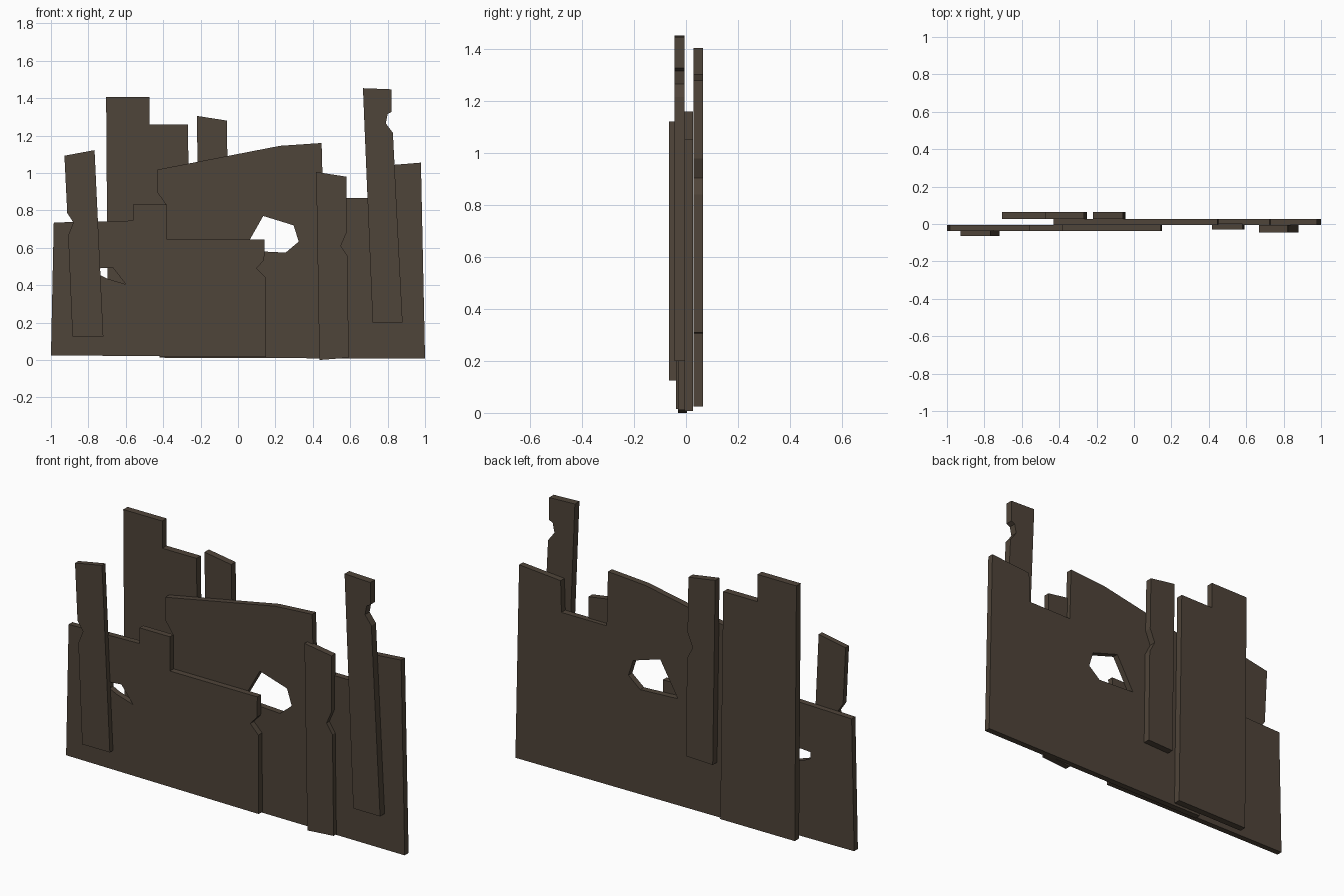
import bpy
import bmesh

wood = bpy.data.materials.new("dark weathered wood")
wood.diffuse_color = (0.078, 0.058, 0.041, 1.0)


def board(name, y_front, y_back, outline, hole=None):
    """Flat board: an x-z outline, optionally with a hole, extruded along y."""
    bm = bmesh.new()
    edges = []
    for loop in (outline, hole or []):
        vs = [bm.verts.new((x, y_front, z)) for x, z in loop]
        edges += [bm.edges.new((v, vs[i - 1])) for i, v in enumerate(vs)]
    bmesh.ops.triangle_fill(bm, use_beauty=True, edges=edges)
    res = bmesh.ops.extrude_face_region(bm, geom=bm.faces[:], use_keep_orig=True)
    moved = [g for g in res["geom"] if isinstance(g, bmesh.types.BMVert)]
    bmesh.ops.translate(bm, verts=moved, vec=(0, y_back - y_front, 0))
    bmesh.ops.recalc_face_normals(bm, faces=bm.faces[:])
    mesh = bpy.data.meshes.new(name)
    bm.to_mesh(mesh)
    bm.free()
    mesh.materials.append(wood)
    obj = bpy.data.objects.new(name, mesh)
    bpy.context.collection.objects.link(obj)
    return obj


# Large panel with the big broken hole
board("main_panel", -0.006, 0.027,
      [(-0.42, 0.012), (1.0, 0.007), (0.978, 1.055), (0.73, 1.035),
       (0.725, 0.865), (0.455, 0.865), (0.447, 1.16), (0.225, 1.145),
       (-0.43, 1.018), (-0.43, 0.895), (-0.382, 0.825), (-0.425, 0.76)],
      [(0.135, 0.77), (0.297, 0.72), (0.325, 0.633), (0.255, 0.574),
       (0.03, 0.585)])

# Stepped lower panel on the left with a small hole
board("left_panel", -0.038, -0.006,
      [(-1.0, 0.025), (0.15, 0.015), (0.148, 0.44), (0.10, 0.49),
       (0.14, 0.535), (0.142, 0.645), (-0.38, 0.645), (-0.38, 0.83),
       (-0.562, 0.83), (-0.562, 0.745), (-0.985, 0.735)],
      [(-0.74, 0.49), (-0.67, 0.495), (-0.60, 0.405), (-0.70, 0.435),
       (-0.74, 0.455)])

# Posts on the front side
board("left_post", -0.065, -0.036,
      [(-0.885, 0.125), (-0.72, 0.125), (-0.767, 1.122), (-0.928, 1.092),
       (-0.913, 0.785), (-0.88, 0.735), (-0.908, 0.665)])
board("tall_right_post", -0.045, -0.006,
      [(0.72, 0.2), (0.88, 0.2), (0.828, 1.215), (0.79, 1.265),
       (0.80, 1.315), (0.822, 1.327), (0.822, 1.447), (0.668, 1.453)])
board("middle_post", -0.03, 0.004,
      [(0.435, 0.0), (0.592, 0.012), (0.585, 0.557), (0.55, 0.61),
       (0.58, 0.68), (0.58, 0.98), (0.418, 1.005)])

# Boards on the back side
board("back_panel", 0.028, 0.065,
      [(-0.695, 0.025), (-0.25, 0.025), (-0.268, 1.258), (-0.472, 1.258),
       (-0.472, 1.405), (-0.705, 1.405)])
board("back_post", 0.028, 0.065,
      [(-0.205, 0.305), (-0.045, 0.31), (-0.052, 0.84), (-0.085, 0.905),
       (-0.055, 0.98), (-0.06, 1.28), (-0.22, 1.305)])
